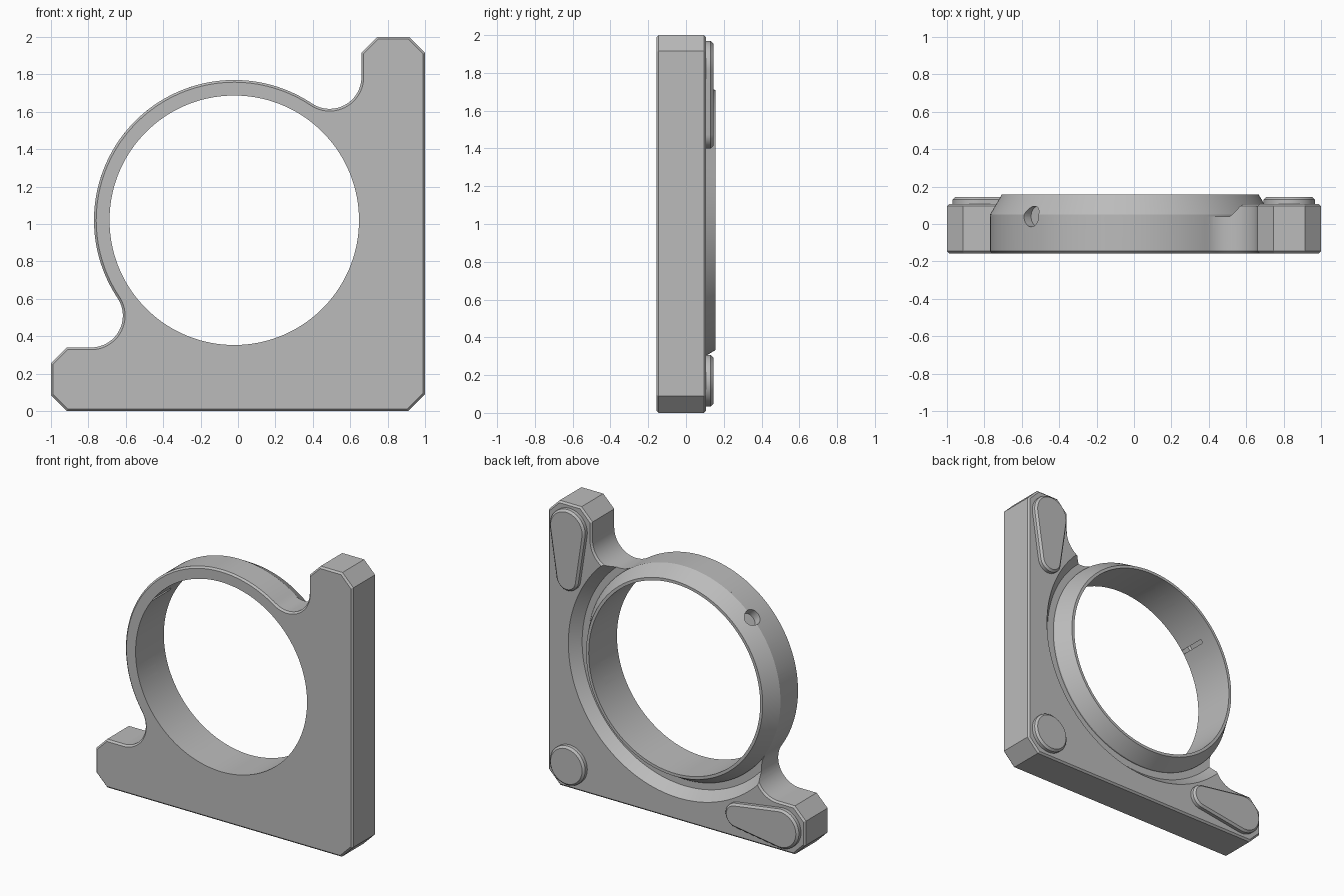
import bpy, bmesh
from math import sin, cos, radians, hypot, atan2, degrees
from mathutils import Vector, Matrix

if "Cube" in bpy.data.objects:
    bpy.data.objects.remove(bpy.data.objects["Cube"], do_unlink=True)

CX, CZ = -0.02, 1.02                      # ring centre
FRONT, BACK, RIM = -0.157, 0.107, 0.157   # y levels
FLOOR = 0.04                              # groove floor
BORE, RING = 0.667, 0.75

gray = bpy.data.materials.new("machined gray")
gray.use_nodes = True
COLOR = (0.5, 0.5, 0.5, 1)
gray.diffuse_color = COLOR
gray.node_tree.nodes["Principled BSDF"].inputs["Base Color"].default_value = COLOR


def arc(cx, cz, r, a0, a1, n):
    angles = [radians(a0 + (a1 - a0) * i / n) for i in range(n + 1)]
    return [(cx + r * cos(a), cz + r * sin(a)) for a in angles]


def mirror(points):
    """Reflect across the diagonal through the ring centre, keeping winding."""
    return [(1 - z, 1 - x) for x, z in reversed(points)]


def finish(name, bm):
    bmesh.ops.recalc_face_normals(bm, faces=bm.faces)
    mesh = bpy.data.meshes.new(name)
    bm.to_mesh(mesh)
    bm.free()
    mesh.materials.append(gray)
    obj = bpy.data.objects.new(name, mesh)
    bpy.context.collection.objects.link(obj)
    return obj


def prism(name, outline, y0, y1, chamfer_levels=(), chamfer=0.012):
    bm = bmesh.new()
    face = bm.faces.new([bm.verts.new((x, y0, z)) for x, z in outline])
    out = bmesh.ops.extrude_face_region(bm, geom=[face], use_keep_orig=True)
    moved = [v for v in out["geom"] if isinstance(v, bmesh.types.BMVert)]
    bmesh.ops.translate(bm, verts=moved, vec=(0, y1 - y0, 0))
    rims = [e for e in bm.edges
            if any(all(abs(v.co.y - y) < 1e-5 for v in e.verts) for y in chamfer_levels)]
    if rims:
        bmesh.ops.bevel(bm, geom=rims, offset=chamfer, segments=1,
                        affect='EDGES', clamp_overlap=False)
    return finish(name, bm)


def lathe(name, profile, steps=160):
    """Revolve a closed (radius, y) profile about the ring axis."""
    bm = bmesh.new()
    loops = []
    for i in range(steps):
        a = radians(360 * i / steps)
        loops.append([bm.verts.new((CX + r * cos(a), y, CZ + r * sin(a))) for r, y in profile])
    n = len(profile)
    for i in range(steps):
        p, q = loops[i], loops[(i + 1) % steps]
        for j in range(n):
            bm.faces.new((p[j], p[(j + 1) % n], q[(j + 1) % n], q[j]))
    return finish(name, bm)


def cut(obj, cutter):
    cutter.hide_render = True
    mod = obj.modifiers.new("cut", 'BOOLEAN')
    mod.operation, mod.solver, mod.object = 'DIFFERENCE', 'EXACT', cutter
    bpy.context.view_layer.objects.active = obj
    bpy.ops.object.modifier_apply(modifier=mod.name)


# Plate outline: upper arm, then ring arc, then the mirrored lower arm
fillet, fx = 0.17, 0.49
fz = CZ + ((RING + fillet) ** 2 - (fx - CX) ** 2) ** 0.5
touch = degrees(atan2(fz - CZ, fx - CX))
arm = [(1, 1.915), (0.915, 2), (0.745, 2), (0.66, 1.915)]
arm += arc(fx, fz, fillet, 0, touch - 180, 24)
ring_arc = arc(CX, CZ, RING, touch, 270 - touch, 80)[1:-1]
corner = [(0.91, 0), (1, 0.09)]
plate = prism("mount_plate", arm + ring_arc + mirror(arm) + corner,
              FRONT, BACK, (FRONT, BACK))

# Raised tapered collar on the back of the ring
collar = lathe("ring_collar", [(BORE, FLOOR), (RING, FLOOR), (RING, 0.05),
                               (0.687, RIM), (BORE, RIM)])

# Cutters: through bore, relief groove, blind set-screw hole
bore = prism("bore_cutter", arc(CX, CZ, BORE, 0, 360, 160)[:-1], -0.3, 0.3)
groove = lathe("groove_cutter", [(0.6, FLOOR), (0.80, FLOOR), (0.89, 0.14), (0.6, 0.14)])
bm = bmesh.new()
bmesh.ops.create_cone(bm, cap_ends=True, segments=32, radius1=0.055, radius2=0.055, depth=0.2)
out = Vector((-1, 0, 1)).normalized()
turn = out.to_track_quat('Z', 'Y').to_matrix().to_4x4()
bm.transform(Matrix.Translation(Vector((CX, FLOOR, CZ)) + out * 0.795) @ turn)
screw = finish("screw_hole_cutter", bm)

cut(plate, groove)
cut(plate, bore)
for part in (plate, collar):
    cut(part, screw)
for helper in (bore, groove, screw):
    bpy.data.objects.remove(helper, do_unlink=True)

# Mounting pads on the back: two teardrops and one disc
PAD, TIP, PX = 0.137, 0.085, 0.83
top_z, tip_z = 1.833, 1.485
lean = degrees(atan2(PAD - TIP, top_z - tip_z))
teardrop = (arc(PX, top_z, PAD, -lean, 180 + lean, 32)
            + arc(PX, tip_z, TIP, 180 + lean, 360 - lean, 24))
disc = arc(PX, 1 - PX, PAD, 0, 360, 48)[:-1]
pads = [prism(name, shape, BACK - 0.02, 0.145, (0.145,), 0.014)
        for name, shape in (("upper_pad", teardrop), ("lower_pad", mirror(teardrop)),
                            ("corner_pad", disc))]

# Smooth curved walls, keep machined edges crisp
for obj in [plate, collar] + pads:
    bpy.ops.object.select_all(action='DESELECT')
    obj.select_set(True)
    bpy.context.view_layer.objects.active = obj
    bpy.ops.object.shade_smooth_by_angle(angle=radians(25))
